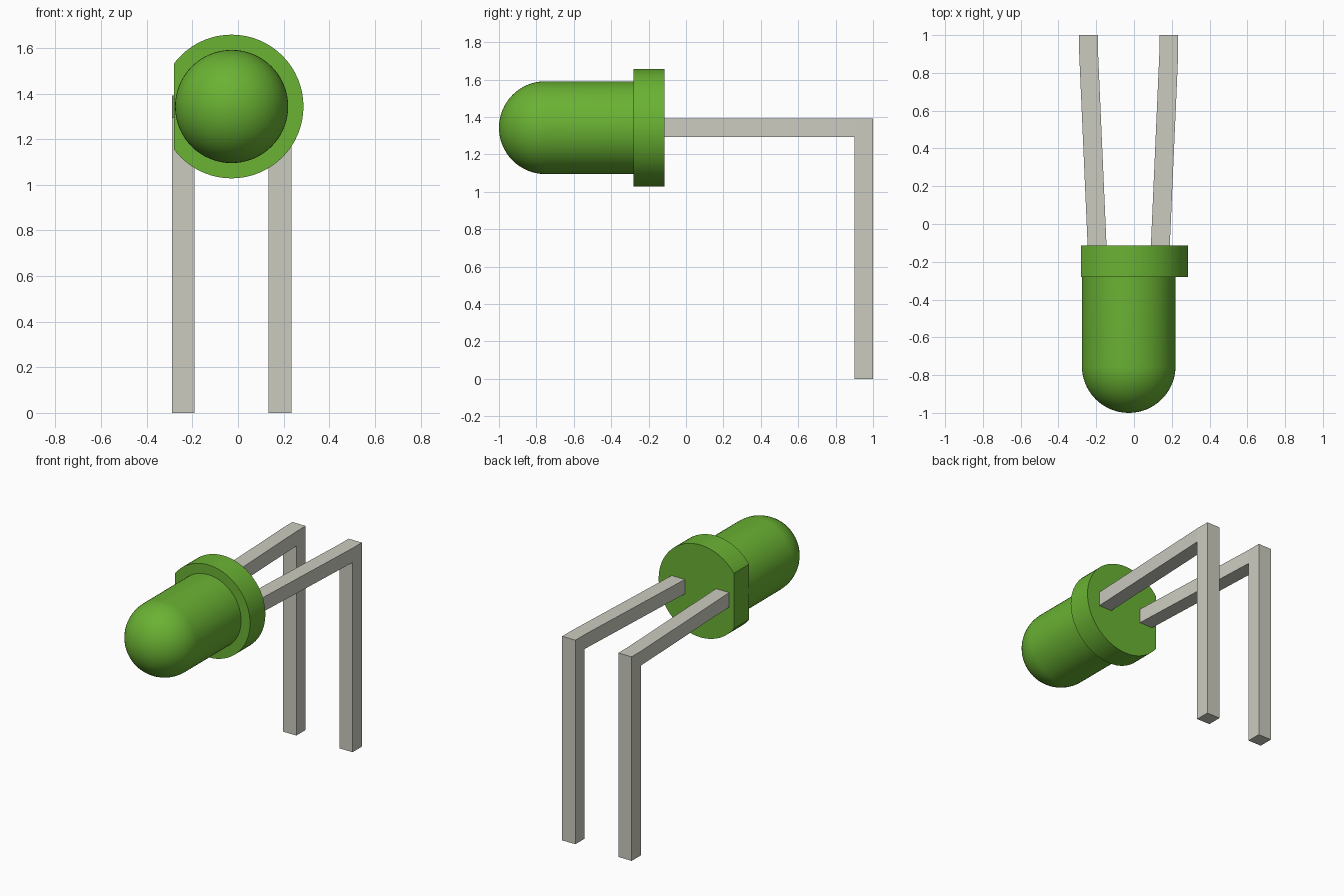
import bpy
import bmesh
import math
from mathutils import Matrix, Vector

cube = bpy.data.objects.get("Cube")
if cube:
    bpy.data.objects.remove(cube, do_unlink=True)

AXIS_X, AXIS_Z = -0.028, 1.343   # centre line of the lamp body
FLANGE_BACK = -0.115


def material(name, colour):
    mat = bpy.data.materials.new(name)
    mat.use_nodes = True
    mat.diffuse_color = colour
    mat.node_tree.nodes["Principled BSDF"].inputs["Base Color"].default_value = colour
    return mat


def finish(bm, name, mat, smooth=False):
    bmesh.ops.recalc_face_normals(bm, faces=bm.faces)
    mesh = bpy.data.meshes.new(name)
    bm.to_mesh(mesh)
    bm.free()
    mesh.materials.append(mat)
    if smooth:
        mesh.shade_smooth()
        mesh.set_sharp_from_angle(angle=math.radians(30))
    obj = bpy.data.objects.new(name, mesh)
    bpy.context.collection.objects.link(obj)
    return obj


green = material("lens green", (0.144, 0.445, 0.033, 1))
metal = material("lead grey", (0.60, 0.60, 0.53, 1))

# Lens: hemisphere and straight barrel revolved around the body axis
radius, nose, barrel_end = 0.248, -1.0, -0.27
bm = bmesh.new()
profile = []
for i in range(17):
    a = math.pi / 2 * i / 16
    profile.append((radius * math.sin(a), nose + radius * (1 - math.cos(a))))
profile.append((radius, barrel_end))
verts = [bm.verts.new((AXIS_X + r, y, AXIS_Z)) for r, y in profile]
edges = [bm.edges.new(pair) for pair in zip(verts, verts[1:])]
bmesh.ops.spin(bm, geom=verts + edges, cent=(AXIS_X, 0, AXIS_Z), axis=(0, 1, 0),
               angle=math.tau, steps=64)
bmesh.ops.remove_doubles(bm, verts=bm.verts, dist=0.0005)
finish(bm, "lens", green, smooth=True)

# Flange: short disc with one side cut flat
bm = bmesh.new()
flange_front = -0.28
depth = FLANGE_BACK - flange_front
place = Matrix.Translation((AXIS_X, flange_front + depth / 2, AXIS_Z))
bmesh.ops.create_cone(bm, cap_ends=True, segments=64, radius1=0.315, radius2=0.315,
                      depth=depth, matrix=place @ Matrix.Rotation(math.pi / 2, 4, 'X'))
cut = bmesh.ops.bisect_plane(bm, geom=bm.verts[:] + bm.edges[:] + bm.faces[:],
                             plane_co=(-0.28, 0, 0), plane_no=(-1, 0, 0), clear_outer=True)
rim = [e for e in cut["geom_cut"] if isinstance(e, bmesh.types.BMEdge)]
bmesh.ops.holes_fill(bm, edges=[e for e in bm.edges if e.is_boundary] or rim)
finish(bm, "flange", green, smooth=True)


# Leads: square wires that spread apart, then bend straight down
def lead(name, side):
    bend, end, low, high, width = 0.9, 1.0, 1.293, 1.391, 0.1
    start = FLANGE_BACK - 0.01
    bm = bmesh.new()

    def corner(y, z):
        spread = 0.045 * (min(y, bend) - start) / (bend - start)
        return bm.verts.new((AXIS_X + side * (0.117 + spread), y, z))

    inner_low, inner_high = corner(bend, low), corner(bend, high)
    bm.faces.new((corner(start, low), inner_low, inner_high, corner(start, high)))
    bm.faces.new((corner(bend, 0), corner(end, 0), corner(end, high),
                  inner_high, inner_low))
    extruded = bmesh.ops.extrude_face_region(bm, geom=bm.faces[:], use_keep_orig=True)
    moved = [v for v in extruded["geom"] if isinstance(v, bmesh.types.BMVert)]
    bmesh.ops.translate(bm, verts=moved, vec=Vector((side * width, 0, 0)))
    # Drop the shared inner walls between the two profile faces
    finish(bm, name, metal)


lead("left_lead", 1)
lead("right_lead", -1)
